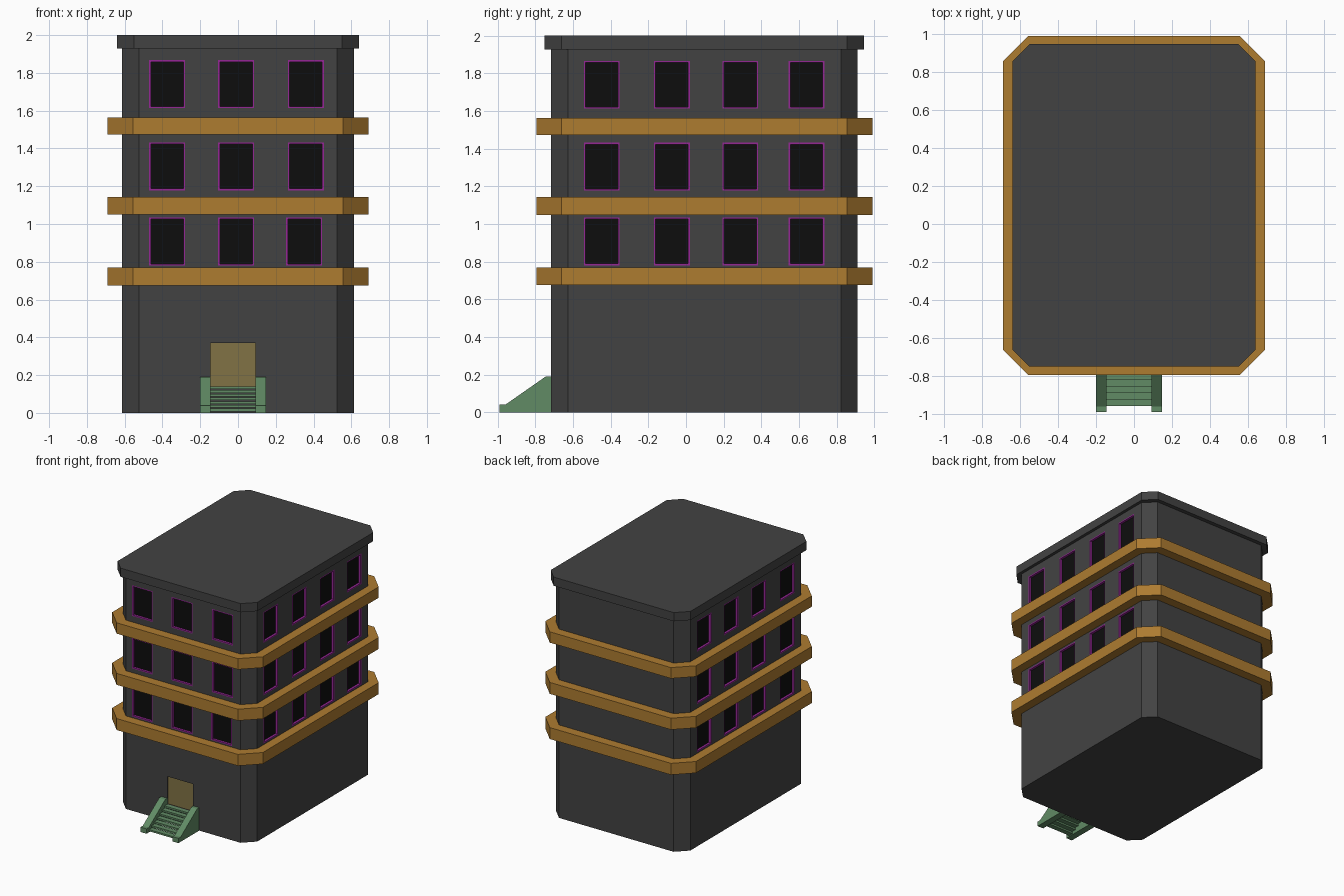
import bpy, bmesh

if "Cube" in bpy.data.objects:
    bpy.data.objects.remove(bpy.data.objects["Cube"])

CY = 0.0975                 # centre of the building in y
WX, YF, YB = 0.615, -0.717, 0.912


def material(name, rgb):
    m = bpy.data.materials.new(name)
    m.diffuse_color = (*rgb, 1)
    m.use_nodes = True
    m.node_tree.nodes["Principled BSDF"].inputs["Base Color"].default_value = m.diffuse_color
    return m


DARK = material("dark_wall", (0.055, 0.055, 0.055))
BLACK = material("black_glass", (0.004, 0.004, 0.004))
ORANGE = material("ochre", (0.42, 0.20, 0.03))
MAGENTA = material("magenta", (0.30, 0.02, 0.30))
GREEN = material("green", (0.12, 0.26, 0.13))
TAN = material("tan", (0.22, 0.17, 0.06))


def finish(bm, name, mat):
    bmesh.ops.recalc_face_normals(bm, faces=bm.faces)
    me = bpy.data.meshes.new(name)
    bm.to_mesh(me)
    bm.free()
    ob = bpy.data.objects.new(name, me)
    bpy.context.collection.objects.link(ob)
    me.materials.append(mat)
    return ob


def extrude(name, points, direction, mat):
    """Prism: planar outline pushed along a direction."""
    bm = bmesh.new()
    face = bm.faces.new([bm.verts.new(p) for p in points])
    out = bmesh.ops.extrude_face_region(bm, geom=[face])["geom"]
    moved = [g for g in out if isinstance(g, bmesh.types.BMVert)]
    bmesh.ops.translate(bm, verts=moved, vec=direction)
    return finish(bm, name, mat)


def octagon_slab(name, hx, hy, c, z0, z1, mat):
    """Rectangle with clipped corners, extruded upwards."""
    pts = [(hx, hy - c), (hx - c, hy), (c - hx, hy), (-hx, hy - c),
           (-hx, c - hy), (c - hx, -hy), (hx - c, -hy), (hx, c - hy)]
    return extrude(name, [(x, y + CY, z0) for x, y in pts], (0, 0, z1 - z0), mat)


def boxes(name, bounds, mat):
    """One object holding several axis-aligned boxes."""
    bm = bmesh.new()
    for x0, x1, y0, y1, z0, z1 in bounds:
        vs = bmesh.ops.create_cube(bm, size=1)["verts"]
        bmesh.ops.scale(bm, verts=vs, vec=(x1 - x0, y1 - y0, z1 - z0))
        bmesh.ops.translate(bm, verts=vs, vec=((x0 + x1) / 2, (y0 + y1) / 2, (z0 + z1) / 2))
    return finish(bm, name, mat)


def on_wall(wall, u0, u1, d0, d1, z0, z1):
    """Box bounds from wall position u and depth d into the wall."""
    if wall == "front":
        return (u0, u1, YF + d0, YF + d1, z0, z1)
    if wall == "right":
        return (WX - d1, WX - d0, u0, u1, z0, z1)
    return (-WX + d0, -WX + d1, u0, u1, z0, z1)


# Main block, roof slab and the three ledges
body = octagon_slab("building_body", WX, (YB - YF) / 2, 0.09, 0, 1.94, DARK)
octagon_slab("roof_slab", 0.64, 0.848, 0.09, 1.928, 2.0, DARK)
for i, (z0, z1) in enumerate([(0.675, 0.77), (1.049, 1.144), (1.473, 1.563)]):
    octagon_slab(f"ledge_{i + 1}", 0.69, 0.8925, 0.135, z0, z1, ORANGE)

# Windows: openings, magenta linings and dark panes
W, T, DEPTH = 0.19, 0.009, 0.025
side_starts = [-0.542, -0.17, 0.193, 0.545]
holes = []
for row, (z0, z1) in enumerate([(0.78, 1.035), (1.178, 1.432), (1.613, 1.867)]):
    front_starts = [-0.47, -0.105, 0.255 if row == 0 else 0.264]
    for wall, starts in (("front", front_starts), ("right", side_starts), ("left", side_starts)):
        frame, panes = [], []
        for u in starts:
            v = u + W
            holes.append(on_wall(wall, u, v, -0.05, DEPTH, z0, z1))
            frame += [on_wall(wall, u, u + T, 0, DEPTH, z0, z1),
                      on_wall(wall, v - T, v, 0, DEPTH, z0, z1),
                      on_wall(wall, u + T, v - T, 0, DEPTH, z0, z0 + T),
                      on_wall(wall, u + T, v - T, 0, DEPTH, z1 - T, z1)]
            panes.append(on_wall(wall, u + T, v - T, DEPTH - 0.006, DEPTH, z0 + T, z1 - T))
        boxes(f"{wall}_window_frames_{row + 1}", frame, MAGENTA)
        boxes(f"{wall}_window_panes_{row + 1}", panes, BLACK)

# Door set slightly into the front wall
holes.append(on_wall("front", -0.145, 0.092, -0.05, 0.02, 0.14, 0.37))
boxes("door", [on_wall("front", -0.145, 0.092, 0.01, 0.02, 0.14, 0.37)], TAN)

# Cut the openings out of the walls
cutter = boxes("opening_cutter", holes, DARK)
cutter.hide_render = True
cutter.hide_viewport = True
cut = body.modifiers.new("openings", "BOOLEAN")
cut.operation = "DIFFERENCE"
cut.solver = "EXACT"
cut.object = cutter

# Entrance stairs: two sloping side walls with treads between them
profile = [(-0.99, 0), (-0.99, 0.04), (-0.96, 0.04), (-0.745, 0.19), (YF, 0.19), (YF, 0)]
for name, x in (("stair_side_left", -0.2), ("stair_side_right", 0.092)):
    extrude(name, [(x, y, z) for y, z in profile], (0.055, 0, 0), GREEN)
N = 7
treads = []
for i in range(N):
    y, top = -0.957 + i * 0.034, 0.022 + i * 0.0197
    treads.append((-0.145, 0.092, y, min(y + 0.042, YF), top - 0.014, top))
boxes("stair_treads", treads, GREEN)
